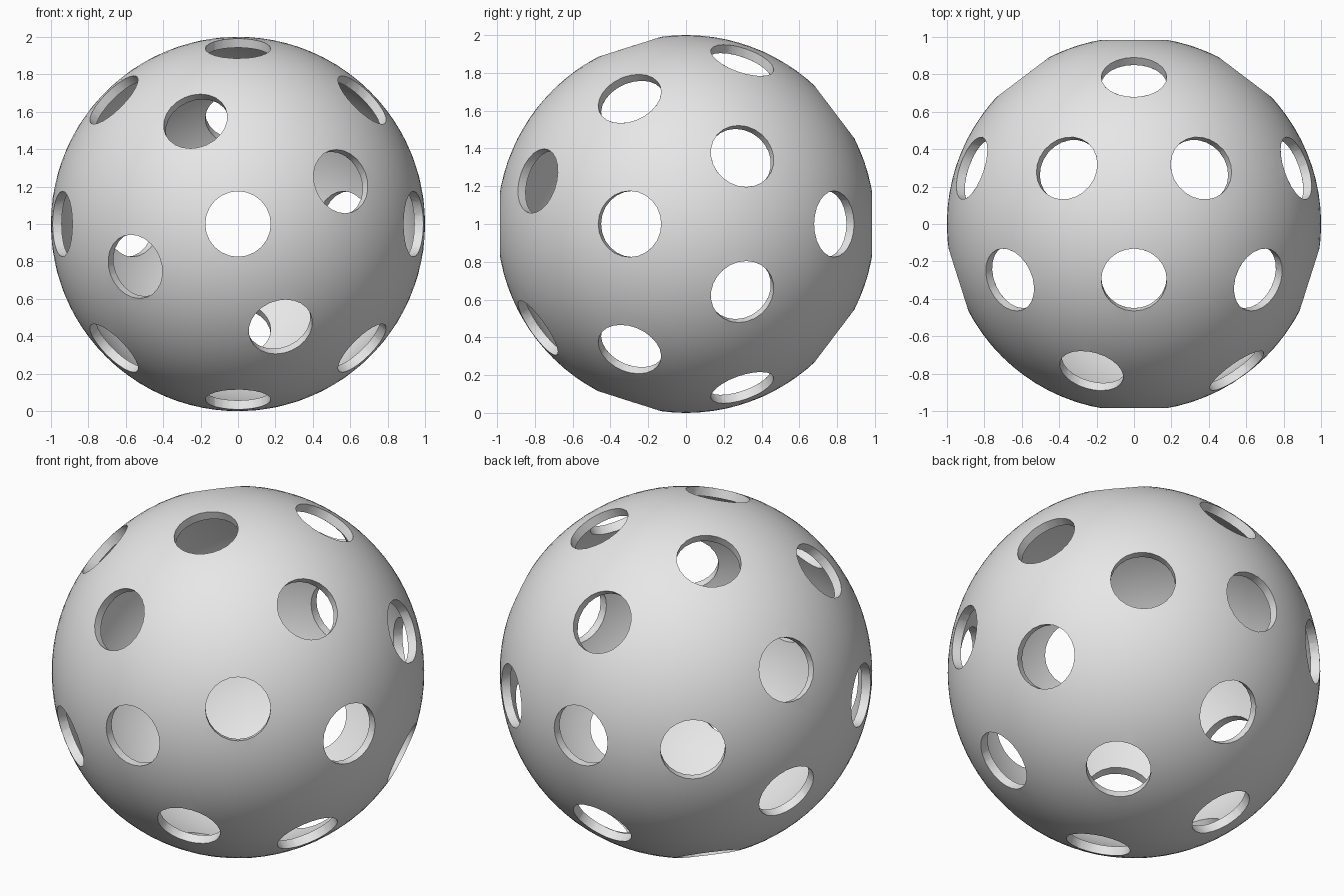
import bpy, bmesh, math
from mathutils import Vector, Matrix

if "Cube" in bpy.data.objects:
    bpy.data.objects.remove(bpy.data.objects["Cube"])

CENTER = Vector((0, 0, 1))
OUTER, WALL, HOLE_R = 1.0, 0.05, 0.175

plastic = bpy.data.materials.new("light_grey_plastic")
plastic.diffuse_color = (0.8, 0.8, 0.8, 1)
plastic.use_nodes = True
plastic.node_tree.nodes["Principled BSDF"].inputs["Base Color"].default_value = plastic.diffuse_color


def make_object(name, bm):
    mesh = bpy.data.meshes.new(name)
    bm.to_mesh(mesh)
    bm.free()
    obj = bpy.data.objects.new(name, mesh)
    bpy.context.collection.objects.link(obj)
    obj.data.materials.append(plastic)
    return obj


def ring(y, count, offset):
    """Unit directions evenly spaced around the y axis at height y."""
    r = math.sqrt(1 - y * y)
    for i in range(count):
        a = math.radians(offset + 360 * i / count)
        yield Vector((r * math.cos(a), y, r * math.sin(a)))


# Hollow shell: outer sphere plus an inward-facing inner sphere
bm = bmesh.new()
bmesh.ops.create_icosphere(bm, subdivisions=5, radius=OUTER - WALL,
                           matrix=Matrix.Translation(CENTER))
bmesh.ops.reverse_faces(bm, faces=bm.faces[:])
bmesh.ops.create_icosphere(bm, subdivisions=5, radius=OUTER,
                           matrix=Matrix.Translation(CENTER))
ball = make_object("perforated_ball", bm)

# Hole pattern: each half has 1 + 4 + 8 holes, the halves twisted by 22.5 degrees
holes = []
for side, twist in ((-1, 22.5), (1, 0)):
    holes.append(Vector((0, side, 0)))
    holes += ring(side * 0.797, 4, twist)
    holes += ring(side * 0.303, 8, 22.5 - twist)

# Radial cylinders that punch the holes
bm = bmesh.new()
for d in holes:
    rot = d.to_track_quat('Z', 'Y').to_matrix().to_4x4()
    bmesh.ops.create_cone(bm, cap_ends=True, segments=24,
                          radius1=HOLE_R, radius2=HOLE_R, depth=0.4,
                          matrix=Matrix.Translation(CENTER + d) @ rot)
cutter = make_object("hole_cutter", bm)
cutter.hide_render = True

cut = ball.modifiers.new("holes", 'BOOLEAN')
cut.operation = 'DIFFERENCE'
cut.solver = 'EXACT'
cut.object = cutter

bpy.ops.object.select_all(action='DESELECT')
ball.select_set(True)
bpy.context.view_layer.objects.active = ball
bpy.ops.object.modifier_apply(modifier=cut.name)
bpy.data.objects.remove(cutter)

# Smooth shell with crisp hole rims
bpy.ops.object.shade_smooth_by_angle(angle=math.radians(30))
